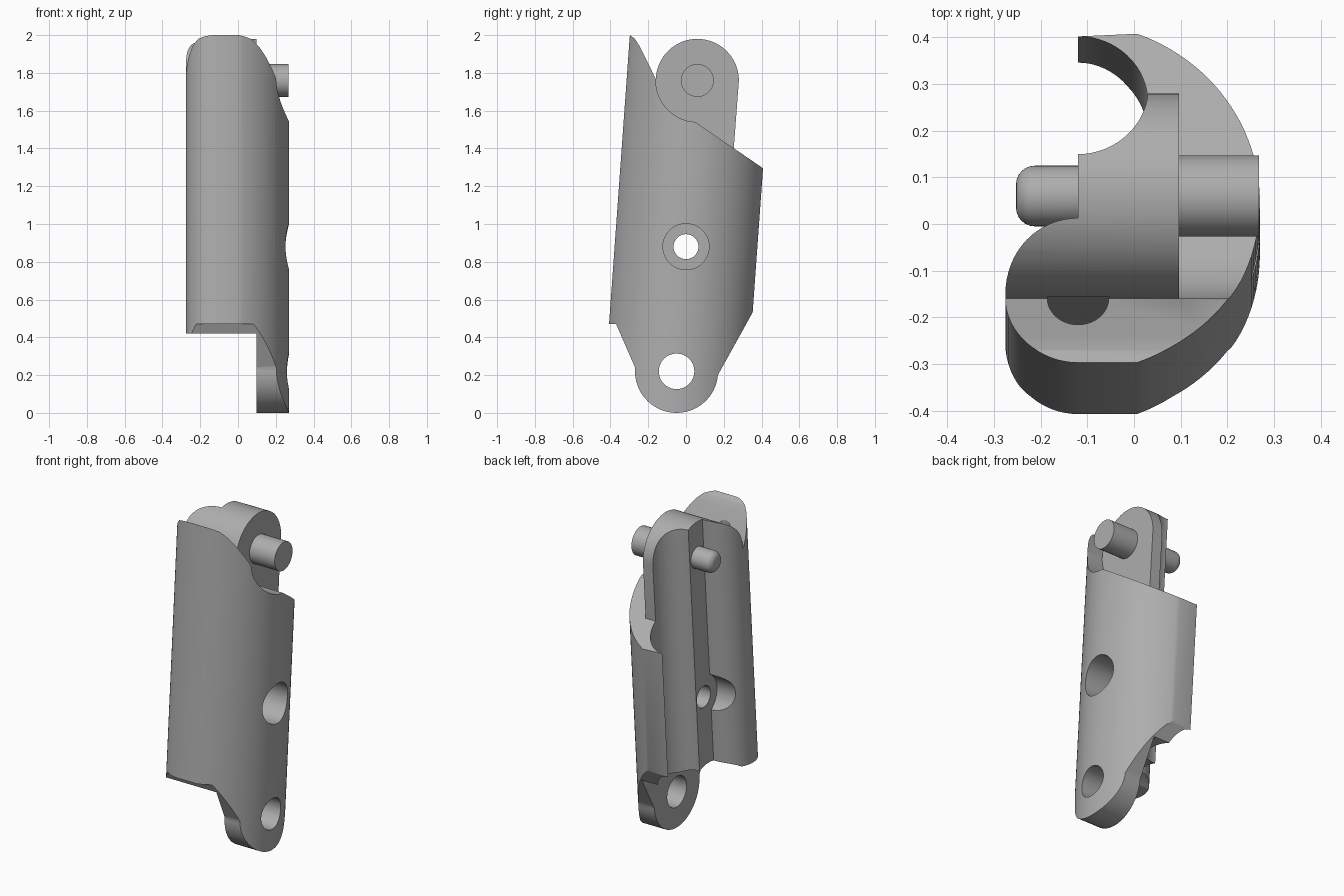
import bpy, bmesh
from math import sin, cos, radians, asin, degrees
from mathutils import Matrix

cube = bpy.data.objects.get("Cube")
if cube:
    bpy.data.objects.remove(cube, do_unlink=True)

grey = bpy.data.materials.new("plain grey")
grey.use_nodes = True
colour = (0.42, 0.42, 0.42, 1)
grey.diffuse_color = colour
grey.node_tree.nodes["Principled BSDF"].inputs["Base Color"].default_value = colour

LEAN = 0.072        # backward lean of the link
SPLIT = 0.097       # plane between the tab layer and the lug layer
TOP = (0.06, 1.76)  # upper pivot (y, z)
MID = (0.0, 0.88)   # screw hole
LOW = (-0.05, 0.22) # lower pivot


def arc(centre, r, a0, a1, n=32):
    steps = [radians(a0 + (a1 - a0) * i / n) for i in range(n + 1)]
    return [(centre[0] + r * cos(a), centre[1] + r * sin(a)) for a in steps]


def circle(centre, r):
    return arc(centre, r, 0, 360, 64)[:-1]


def finish(name, bm):
    bmesh.ops.recalc_face_normals(bm, faces=bm.faces)
    mesh = bpy.data.meshes.new(name)
    bm.to_mesh(mesh)
    bm.free()
    mesh.materials.append(grey)
    ob = bpy.data.objects.new(name, mesh)
    bpy.context.collection.objects.link(ob)
    return ob


def loft(name, bottom, top):
    bm = bmesh.new()
    a = [bm.verts.new(p) for p in bottom]
    b = [bm.verts.new(p) for p in top]
    bm.faces.new(a)
    bm.faces.new(b)
    for i in range(len(a)):
        j = (i + 1) % len(a)
        bm.faces.new((a[i], a[j], b[j], b[i]))
    return finish(name, bm)


def side_prism(name, pts, x0, x1):
    return loft(name, [(x0, y, z) for y, z in pts], [(x1, y, z) for y, z in pts])


def leaning_prism(name, pts, z0, z1):
    def ring(z):
        return [(x, y + LEAN * (z - MID[1]), z) for x, y in pts]
    return loft(name, ring(z0), ring(z1))


def smooth(ob):
    bpy.ops.object.select_all(action='DESELECT')
    ob.select_set(True)
    bpy.context.view_layer.objects.active = ob
    bpy.ops.object.shade_smooth_by_angle(angle=radians(30))


def carve(ob, tool, operation='DIFFERENCE'):
    mod = ob.modifiers.new(tool.name, 'BOOLEAN')
    mod.operation = operation
    mod.solver = 'EXACT'
    mod.object = tool
    bpy.context.view_layer.objects.active = ob
    bpy.ops.object.modifier_apply(modifier=mod.name)
    bpy.data.objects.remove(tool, do_unlink=True)


# Side outline: horn, round tab, sloped shoulder, lower lug
outline = [(-0.45, 2.0), (-0.297, 2.0), (-0.27, 1.98), (-0.245, 1.94), (-0.22, 1.89)]
outline += arc(TOP, 0.22, 178, 0)
outline += [(0.253, 1.401), (0.45, 1.266), (0.45, 0.707)]
outline += arc(LOW, 0.22, -5, -185)
outline += [(-0.37, 0.47), (-0.45, 0.47)]
body = side_prism("link_body", outline, -0.4, 0.4)

# Cross-section: curved outer wall, hollow rear channel, round front bulge
swing = degrees(asin(0.378 / 0.403))
section = arc((-0.133, 0), 0.403, -swing, swing, 48)
section += arc((-0.12, 0.222), 0.15, 90, -90)
section += arc((-0.12, -0.222), 0.156, 90, 270)
carve(body, leaning_prism("section_tool", section, -0.2, 2.2), 'INTERSECT')

# Socket beside the tab for the neighbouring lug
socket = arc(TOP, 0.22, 180, 267) + [(0.6, 1.163), (0.6, 2.2), (-0.16, 2.2)]
carve(body, side_prism("socket_tool", socket, SPLIT, 0.5))

# Clearance beside the lower lug
floor = [(-0.6, -0.2), (0.6, -0.2), (0.6, 0.42), (-0.6, 0.42)]
carve(body, side_prism("floor_tool", floor, -0.5, SPLIT))
carve(body, side_prism("round_clearance_tool", circle(LOW, 0.237), -0.5, SPLIT))

# Pivot hole, screw hole, counterbore and bulge notch
for name, centre, r, x0, x1 in [("pivot", LOW, 0.094, -0.5, 0.5),
                                ("screw", MID, 0.066, -0.5, 0.5),
                                ("counterbore", MID, 0.122, 0.05, 0.5),
                                ("notch", MID, 0.13, -0.5, -0.12)]:
    carve(body, side_prism(name + "_tool", circle(centre, r), x0, x1))

# Half-round bore down the front bulge
carve(body, leaning_prism("bore_tool", arc((-0.12, -0.222), 0.066, 180, 360), 0.3, 2.1))
smooth(body)


def pin(name, r, x_root, x_tip, rounding=0):
    bm = bmesh.new()
    place = Matrix.Translation(((x_root + x_tip) / 2, *TOP)) @ Matrix.Rotation(radians(90), 4, 'Y')
    bmesh.ops.create_cone(bm, cap_ends=True, segments=48, radius1=r, radius2=r,
                          depth=abs(x_tip - x_root), matrix=place)
    if rounding:
        rim = [e for e in bm.edges if all(abs(v.co.x - x_tip) < 0.001 for v in e.verts)]
        bmesh.ops.bevel(bm, geom=rim, offset=rounding, segments=6, profile=0.5, affect='EDGES')
    smooth(finish(name, bm))


# Hinge pin on the outer side, rounded pin on the inner side
pin("hinge_pin", 0.087, 0.08, 0.268)
pin("rounded_pin", 0.065, -0.1, -0.253, 0.04)
